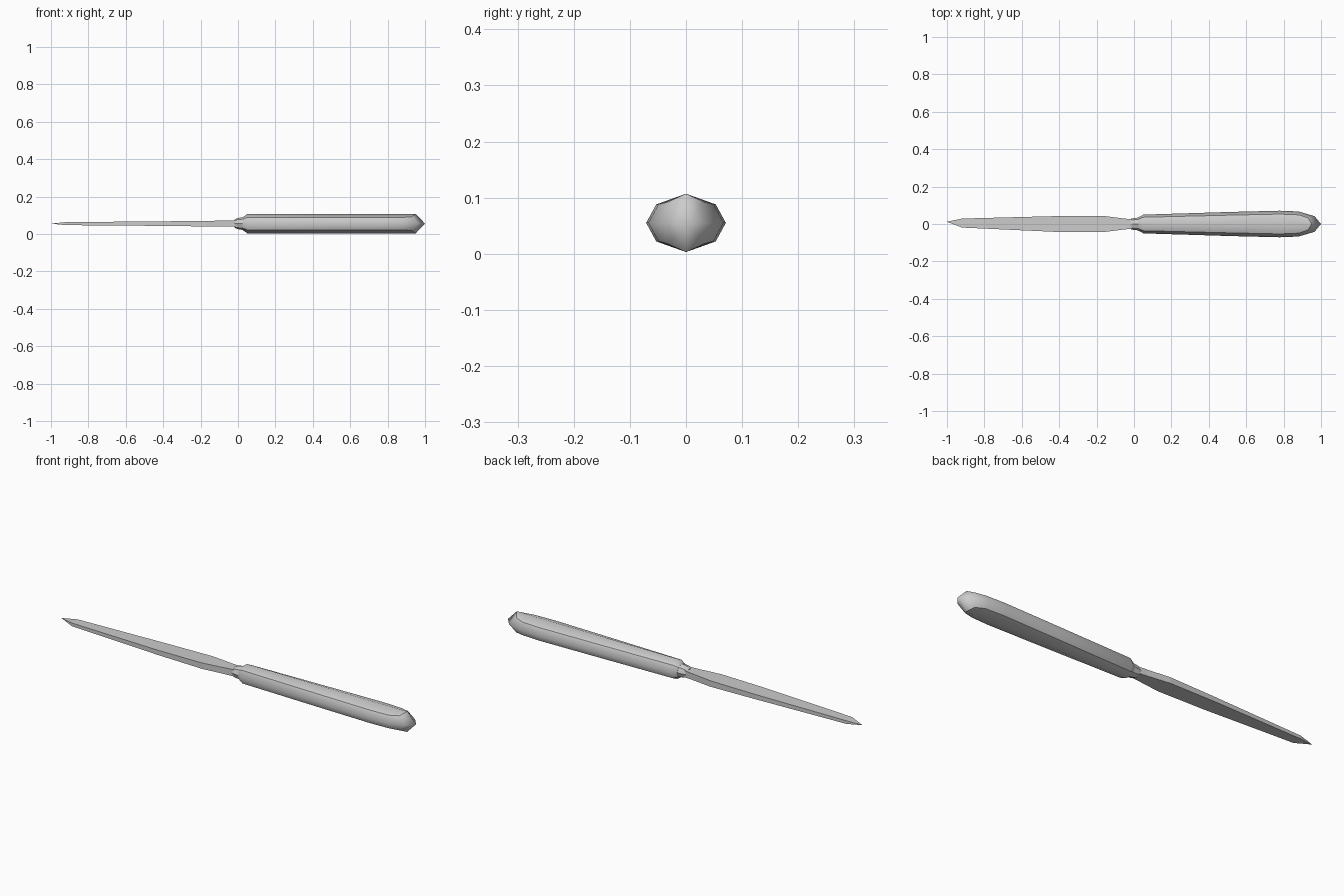
import bpy, bmesh

if "Cube" in bpy.data.objects:
    bpy.data.objects.remove(bpy.data.objects["Cube"])

CZ = 0.055  # height of the long axis


def loft(name, rings, tip=None, sharp_cols=(), smooth=False, sharp_end=False):
    """Skin a list of closed rings; the end is a flat cap or a fan to a tip."""
    bm = bmesh.new()
    vr = [[bm.verts.new((x, y, z + CZ)) for x, y, z in r] for r in rings]
    n = len(vr[0])
    for a, b in zip(vr, vr[1:]):
        for i in range(n):
            j = (i + 1) % n
            bm.faces.new((a[i], a[j], b[j], b[i]))
    bm.faces.new(vr[0])
    if tip:
        t = bm.verts.new((tip[0], tip[1], tip[2] + CZ))
        for i in range(n):
            bm.faces.new((vr[-1][i], vr[-1][(i + 1) % n], t))
    else:
        bm.faces.new(vr[-1])
    bmesh.ops.recalc_face_normals(bm, faces=bm.faces)
    for f in bm.faces:
        f.smooth = smooth and len(f.verts) < 5
    sharp = [(a[c], b[c]) for a, b in zip(vr, vr[1:]) for c in sharp_cols]
    if sharp_end:
        e = vr[-1]
        sharp += [(e[i], e[(i + 1) % n]) for i in (0, 3, 4, 7)]
    for a, b in sharp:
        bm.edges.get((a, b)).smooth = False
    me = bpy.data.meshes.new(name)
    bm.to_mesh(me)
    bm.free()
    ob = bpy.data.objects.new(name, me)
    bpy.context.collection.objects.link(ob)
    return ob


def eight(top, shoulder, side):
    """Mirror (x,h), (x,y,z), (x,w) into an eight sided ring."""
    tx, h = top
    hx, sy, sz = shoulder
    wx, w = side
    return [(tx, 0, h), (hx, sy, sz), (wx, w, 0), (hx, sy, -sz),
            (tx, 0, -h), (hx, -sy, -sz), (wx, -w, 0), (hx, -sy, sz)]


def plain(x, h, sy, sz, w):
    return eight((x, h), (x, sy, sz), (x, w))


# Handle: faceted grip swelling to the back with a pointed butt
loft("handle", [
    plain(0.025, 0.034, 0.026, 0.024, 0.036),
    plain(0.05, 0.052, 0.036, 0.033, 0.05),
    plain(0.50, 0.052, 0.047, 0.033, 0.064),
    plain(0.78, 0.052, 0.053, 0.033, 0.071),
    eight((0.90, 0.052), (0.88, 0.049, 0.033), (0.88, 0.067)),
    eight((0.95, 0.052), (0.93, 0.033, 0.037), (0.965, 0.042)),
], tip=(1.0, 0, 0), sharp_cols=(1, 3, 5, 7), smooth=True, sharp_end=True)

# Collar between handle and blade
loft("collar", [
    plain(-0.02, 0.020, 0.020, 0.015, 0.026),
    plain(-0.01, 0.026, 0.022, 0.020, 0.030),
    plain(0.005, 0.031, 0.023, 0.022, 0.032),
    plain(0.03, 0.034, 0.025, 0.024, 0.035),
])

# Blade: flat slab, outline given as x, low y, high y, half thickness
outline = [
    (0.0, -0.024, 0.024, 0.017),
    (-0.05, -0.029, 0.029, 0.016),
    (-0.17, -0.044, 0.044, 0.015),
    (-0.42, -0.042, 0.042, 0.012),
    (-0.92, -0.019, 0.029, 0.008),
]
loft("blade", [[(x, a, -t), (x, b, -t), (x, b, t), (x, a, t)]
               for x, a, b, t in outline], tip=(-1.0, 0.012, 0))
